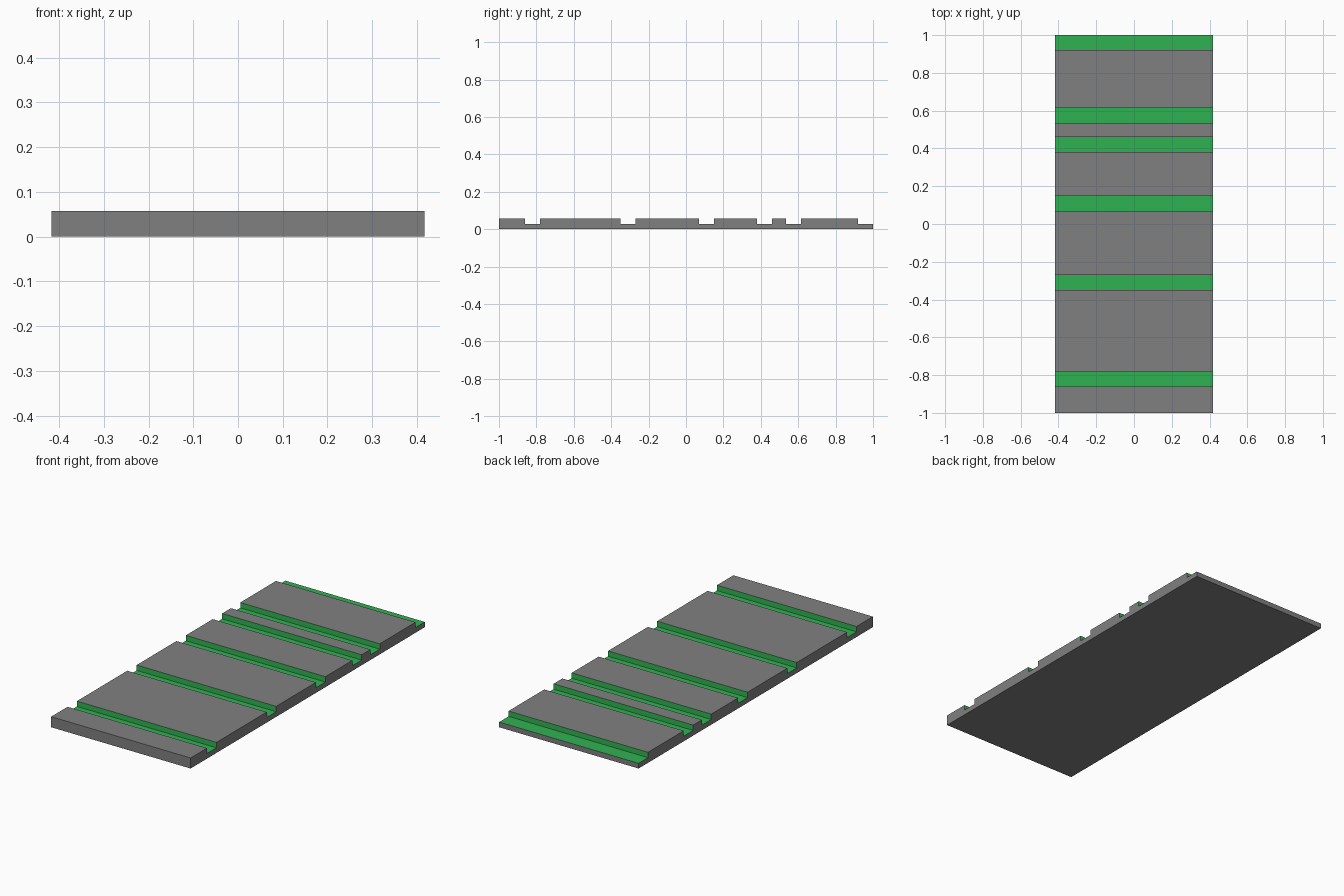
import bpy, bmesh

if "Cube" in bpy.data.objects:
    bpy.data.objects.remove(bpy.data.objects["Cube"])

HALF_W, TOP, FLOOR = 0.417, 0.057, 0.028
GROOVES = [(-0.86, -0.78), (-0.35, -0.27), (0.07, 0.15),
           (0.38, 0.46), (0.535, 0.615), (0.92, 1.0)]


def material(name, rgb):
    m = bpy.data.materials.new(name)
    m.diffuse_color = (*rgb, 1)
    m.use_nodes = True
    m.node_tree.nodes["Principled BSDF"].inputs["Base Color"].default_value = m.diffuse_color
    return m


# Side profile of the slab: flat bottom, notched top
profile = [(-1, 0), (-1, TOP)]
for a, b in GROOVES:
    profile += [(a, TOP), (a, FLOOR), (b, FLOOR)]
    if b < 1:
        profile.append((b, TOP))
profile.append((1, 0))

# Extrude the profile across the width
bm = bmesh.new()
side = bm.faces.new([bm.verts.new((-HALF_W, y, z)) for y, z in profile])
ext = bmesh.ops.extrude_face_region(bm, geom=[side])
moved = [v for v in ext["geom"] if isinstance(v, bmesh.types.BMVert)]
bmesh.ops.translate(bm, verts=moved, vec=(2 * HALF_W, 0, 0))
bmesh.ops.recalc_face_normals(bm, faces=bm.faces)

# Groove floors and walls are green, everything else is grey
for f in bm.faces:
    across = abs(f.normal.x) < 0.5
    lowest = min(v.co.z for v in f.verts)
    f.material_index = int(across and abs(lowest - FLOOR) < 0.001)

mesh = bpy.data.meshes.new("grooved_slab")
bm.to_mesh(mesh)
bm.free()
mesh.materials.append(material("grey", (0.216, 0.216, 0.216)))
mesh.materials.append(material("green", (0.03, 0.45, 0.085)))
slab = bpy.data.objects.new("grooved_slab", mesh)
bpy.context.collection.objects.link(slab)
